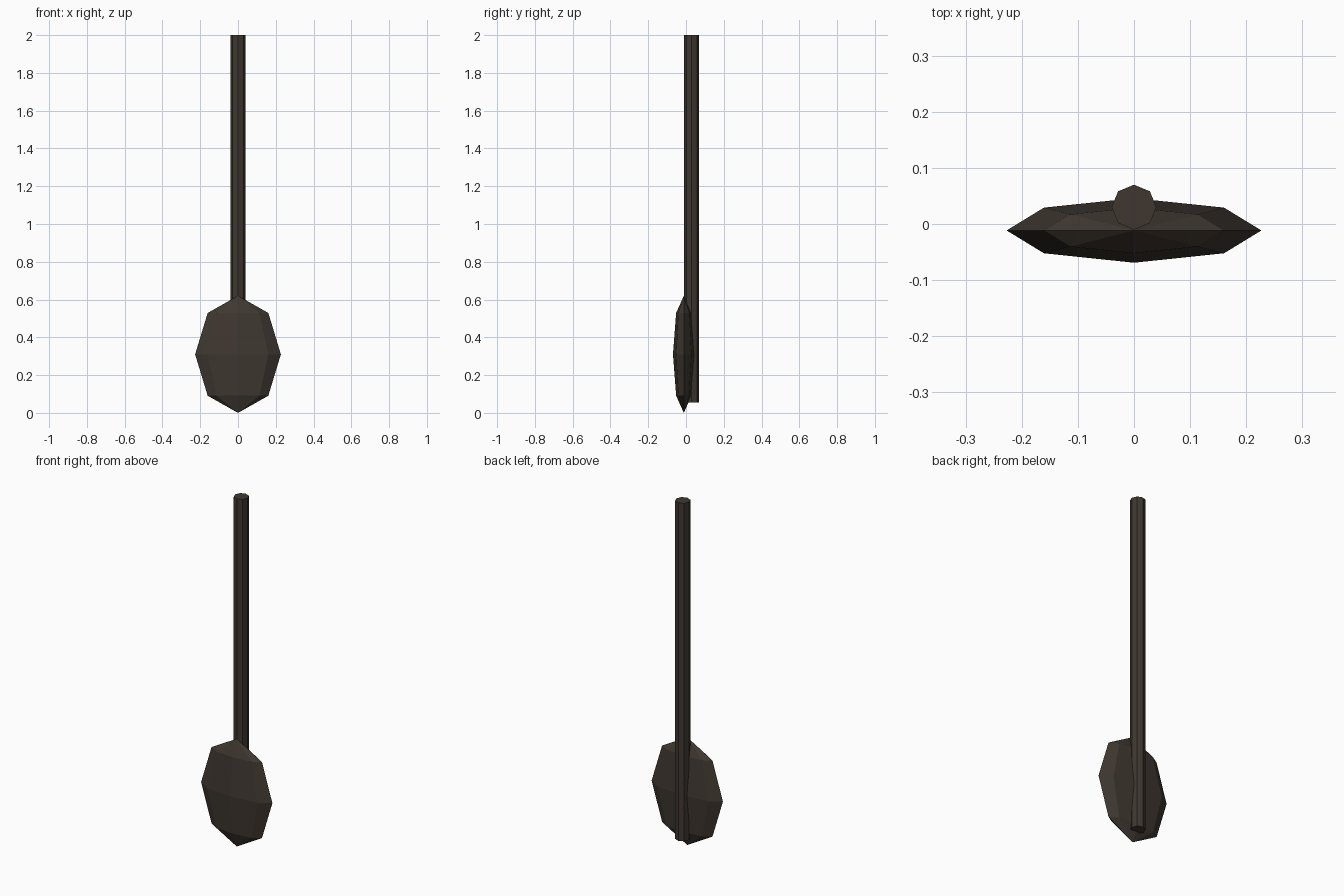
import bpy

if "Cube" in bpy.data.objects:
    bpy.data.objects.remove(bpy.data.objects["Cube"])

# One dark brown material for the whole model
mat = bpy.data.materials.new("dark_brown_wood")
mat.diffuse_color = (0.050, 0.039, 0.030, 1.0)
mat.use_nodes = True
mat.node_tree.nodes["Principled BSDF"].inputs["Base Color"].default_value = mat.diffuse_color


def finish(name):
    obj = bpy.context.object
    obj.name = name
    obj.data.materials.append(mat)
    bpy.ops.object.shade_flat()
    return obj


# Paddle blade: eight-sided, four-ring flattened sphere
bpy.ops.mesh.primitive_uv_sphere_add(segments=8, ring_count=4, radius=1,
                                     location=(0, -0.0115, 0.31))
blade = finish("blade")
blade.scale = (0.227, 0.0575, 0.31)

# Shaft: eight-sided pole running down the back of the blade
BOTTOM, TOP = 0.055, 2.0
bpy.ops.mesh.primitive_cylinder_add(vertices=8, radius=0.04, depth=TOP - BOTTOM,
                                    location=(0, 0.03, (TOP + BOTTOM) / 2))
shaft = finish("shaft")
